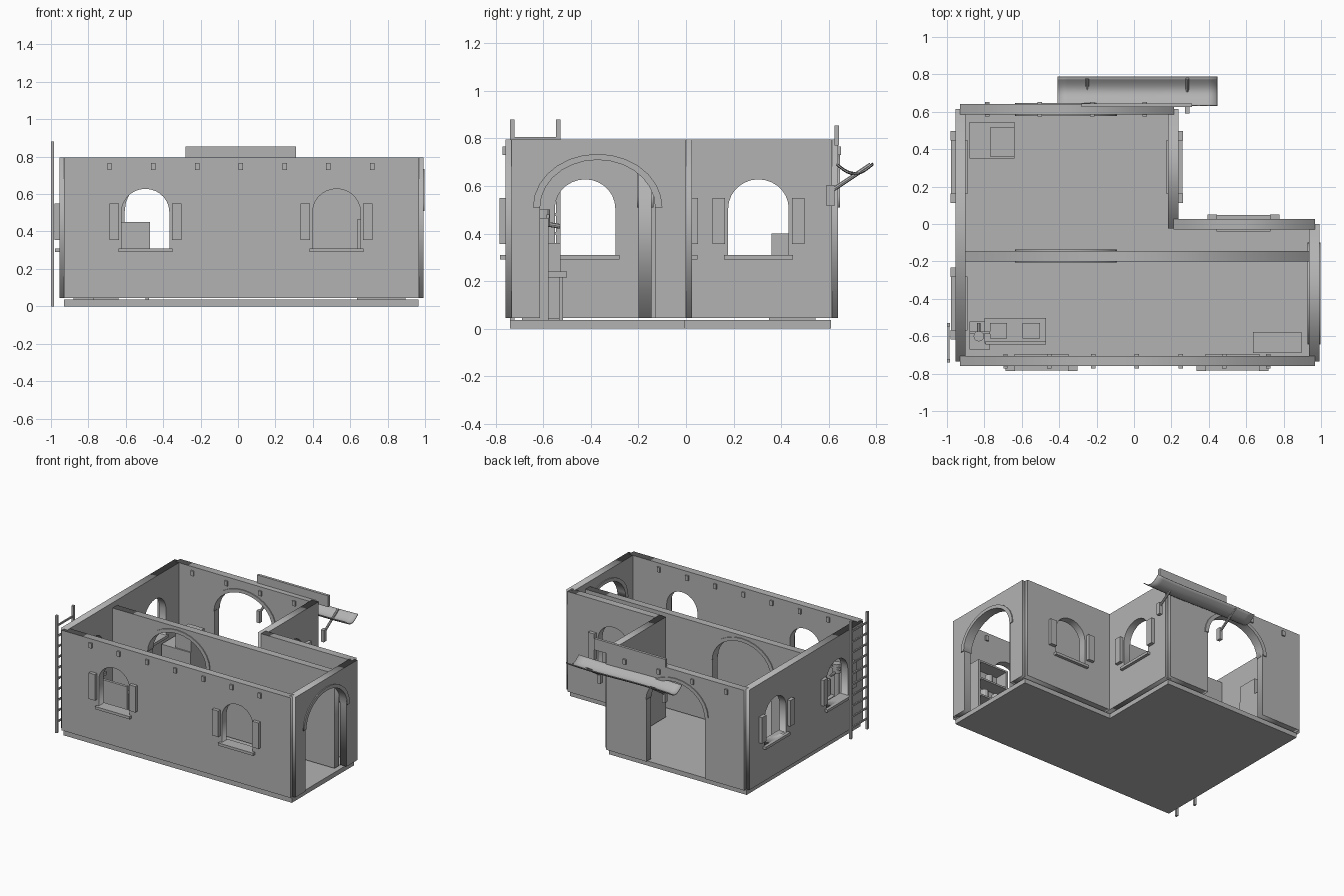
import bpy, bmesh, math
from mathutils import Vector, Matrix

cube = bpy.data.objects.get("Cube")
if cube:
    bpy.data.objects.remove(cube, do_unlink=True)

GREY = (0.45, 0.45, 0.45, 1)
plaster = bpy.data.materials.new("plain grey")
plaster.use_nodes = True
plaster.diffuse_color = GREY
plaster.node_tree.nodes["Principled BSDF"].inputs["Base Color"].default_value = GREY

BASE, TOP, T = 0.045, 0.795, 0.055
DOOR_W, DOOR_SPRING, DOOR_RISE = 0.485, 0.51, 0.2
WIN_W, WIN_SPRING, WIN_RISE, WIN_SILL = 0.255, 0.505, 0.123, 0.31


def add(name, bm):
    mesh = bpy.data.meshes.new(name)
    bmesh.ops.recalc_face_normals(bm, faces=bm.faces)
    bm.to_mesh(mesh)
    bm.free()
    mesh.materials.append(plaster)
    ob = bpy.data.objects.new(name, mesh)
    bpy.context.collection.objects.link(ob)
    return ob


def box(name, x, y, z):
    """Box from (low, high) pairs on each axis."""
    bm = bmesh.new()
    lo, hi = Vector((x[0], y[0], z[0])), Vector((x[1], y[1], z[1]))
    m = Matrix.Translation((lo + hi) / 2) @ Matrix.Diagonal((hi - lo).to_4d())
    bmesh.ops.create_cube(bm, size=1, matrix=m)
    return add(name, bm)


def rod(name, a, b, r, sides=8):
    """Round bar between two points."""
    a, b = Vector(a), Vector(b)
    bm = bmesh.new()
    m = Matrix.Translation((a + b) / 2) @ (b - a).to_track_quat('Z', 'Y').to_matrix().to_4x4()
    bmesh.ops.create_cone(bm, cap_ends=True, segments=sides, radius1=r, radius2=r,
                          depth=(b - a).length, matrix=m)
    return add(name, bm)


def arc(c, half, spring, rise, n=14):
    return [(c - half * math.cos(math.pi * i / n), spring + rise * math.sin(math.pi * i / n))
            for i in range(n + 1)]


def panel(name, axis, pos, loops, thick):
    """Flat outline with holes, extruded to a slab standing along an axis."""
    cu = bpy.data.curves.new(name, 'CURVE')
    cu.dimensions, cu.fill_mode, cu.extrude = '2D', 'BOTH', thick / 2
    for loop in loops:
        sp = cu.splines.new('POLY')
        sp.points.add(len(loop) - 1)
        for p, (u, v) in zip(sp.points, loop):
            p.co = (u, v, 0, 1)
        sp.use_cyclic_u = True
    cu.materials.append(plaster)
    ob = bpy.data.objects.new(name, cu)
    ob.rotation_euler = (math.pi / 2, 0, math.pi / 2 if axis == 'y' else 0)
    ob.location = (pos, 0, 0) if axis == 'y' else (0, pos, 0)
    bpy.context.collection.objects.link(ob)
    bpy.ops.object.select_all(action='DESELECT')
    ob.select_set(True)
    bpy.context.view_layer.objects.active = ob
    bpy.ops.object.convert(target='MESH')


def along(name, axis, u, v, z):
    return box(name, u, v, z) if axis == 'x' else box(name, v, u, z)


def wall(name, axis, span, pos, out=1, windows=(), door=None, top=TOP):
    """Wall centred on pos; out is the sign of its outer side."""
    u0, u1 = span
    outline = [(u0, top), (u0, BASE)]
    if door is not None:
        h = DOOR_W / 2
        outline += [(door - h, BASE)] + arc(door, h, DOOR_SPRING, DOOR_RISE) + [(door + h, BASE)]
        trim = arc(door, h + 0.03, DOOR_SPRING, DOOR_RISE + 0.025)
        trim += arc(door, h, DOOR_SPRING, DOOR_RISE)[::-1]
        panel(name + "_arch_trim", axis, pos, [trim], T + 0.014)
    outline += [(u1, BASE), (u1, top)]
    holes = []
    for c in windows:
        h = WIN_W / 2
        holes.append([(c - h, WIN_SILL)] + arc(c, h, WIN_SPRING, WIN_RISE) + [(c + h, WIN_SILL)])
        face = pos + out * T / 2
        v = sorted((pos - out * (T / 2 + 0.01), face + out * 0.022))
        along(name + "_sill", axis, (c - 0.145, c + 0.145), v, (0.29, WIN_SILL))
        for s in (-1, 1):
            u = sorted((c + s * 0.141, c + s * 0.193))
            along(name + "_shutter", axis, u, sorted((face, face + out * 0.025)), (0.355, 0.55))
    panel(name, axis, pos, [outline] + holes, T)


# Floor slab, L-shaped
bm = bmesh.new()
corners = [(-0.93, -0.74), (0.965, -0.74), (0.965, -0.005), (0.21, -0.005), (0.21, 0.61), (-0.93, 0.61)]
face = bm.faces.new([bm.verts.new((x, y, 0)) for x, y in corners])
ext = bmesh.ops.extrude_face_region(bm, geom=[face])
bmesh.ops.translate(bm, vec=(0, 0, 0.035),
                    verts=[g for g in ext["geom"] if isinstance(g, bmesh.types.BMVert)])
add("floor", bm)

# Walls
DOOR_X = -0.363
wall("front_wall", 'x', (-0.93, 0.967), -0.733, -1, windows=(-0.495, 0.527))
wall("back_wall", 'x', (-0.93, 0.215), 0.613, 1, door=DOOR_X)
wall("left_side_wall", 'x', (0.21, 0.967), -0.002, 1, windows=(0.585,))
wall("right_wall", 'y', (-0.735, 0.615), -0.928, -1, windows=(-0.425, 0.305))
wall("left_wall", 'y', (-0.735, 0.0), 0.963, 1, door=-0.372)
wall("wing_wall", 'y', (-0.025, 0.615), 0.21, 1, windows=(0.305,))
wall("inner_wall", 'x', (-0.905, 0.94), -0.172, 1, door=DOOR_X, top=0.755)

# Roof beam ends
for i in range(7):
    x = -0.687 + 0.234 * i
    box("front_beam", (x - 0.012, x + 0.012), (-0.773, -0.695), (0.73, 0.767))
for i in range(4):
    x = -0.785 + 0.281 * i
    box("back_beam", (x - 0.012, x + 0.012), (0.575, 0.652), (0.73, 0.767))

# Sign board over the back door
box("sign_board", (-0.28, 0.31), (0.625, 0.645), (0.77, 0.855))

# Cloth awning, sagging between its long edges
bm = bmesh.new()
rows, cols = 10, 16
grid = []
for j in range(rows + 1):
    t = j / rows
    grid.append([bm.verts.new((-0.41 + 0.855 * i / cols, 0.635 + 0.15 * t,
                               0.695 - 0.04 * math.sin(math.pi * t)
                               + 0.004 * math.sin(i * math.tau / cols)))
                 for i in range(cols + 1)])
for j in range(rows):
    for i in range(cols):
        bm.faces.new((grid[j][i], grid[j][i + 1], grid[j + 1][i + 1], grid[j + 1][i]))
for f in bm.faces:
    f.smooth = True
awning = add("awning", bm)
awning.modifiers.new("thickness", 'SOLIDIFY').thickness = 0.006

# Awning struts with wall blocks
for x in (-0.25, 0.285):
    rod("awning_strut", (x, 0.6, 0.572), (x, 0.778, 0.69), 0.009)
    box("strut_block", (x - 0.012, x + 0.012), (0.592, 0.625), (0.515, 0.605))

# Ladder against the right wall
for y in (-0.731, -0.538):
    box("ladder_rail", (-0.999, -0.983), (y - 0.009, y + 0.009), (0, 0.88))
for i in range(10):
    z = 0.08 + 0.08 * i
    box("ladder_rung", (-0.996, -0.986), (-0.731, -0.538), (z - 0.006, z + 0.006))

# Desk with two boxes
box("desk_top", (-0.8, -0.47), (-0.64, -0.502), (0.215, 0.24))
box("desk_back", (-0.795, -0.47), (-0.645, -0.625), (0.24, 0.45))
for x in (-0.79, -0.495):
    for y in (-0.635, -0.535):
        box("desk_leg", (x, x + 0.018), (y, y + 0.018), (0.035, 0.215))
for x in (-0.77, -0.595):
    box("desk_box", (x, x + 0.092), (-0.612, -0.528), (0.24, 0.36))

# Water pump in the corner
rod("pump_post", (-0.83, -0.6, 0.035), (-0.83, -0.6, 0.43), 0.018, 12)
rod("pump_head", (-0.83, -0.6, 0.43), (-0.83, -0.6, 0.5), 0.028, 12)
rod("pump_spout", (-0.83, -0.59, 0.44), (-0.83, -0.53, 0.43), 0.01)
box("pump_handle", (-0.88, -0.77), (-0.588, -0.575), (0.465, 0.48))
box("pump_base", (-0.88, -0.77), (-0.67, -0.52), (0.035, 0.045))

# Open bookcase with jars
for x in (0.635, 0.88):
    box("bookcase_side", (x, x + 0.015), (-0.685, -0.578), (0.035, 0.465))
box("bookcase_back", (0.635, 0.895), (-0.69, -0.68), (0.035, 0.465))
for z in (0.06, 0.19, 0.32, 0.452):
    box("bookcase_shelf", (0.65, 0.88), (-0.685, -0.578), (z, z + 0.013))
for x, z in ((0.7, 0.203), (0.8, 0.203), (0.76, 0.333)):
    rod("jar", (x, -0.63, z), (x, -0.63, z + 0.07), 0.028, 12)

# Stacked crates
box("large_crate", (-0.88, -0.64), (0.35, 0.545), (0.035, 0.28))
box("small_crate", (-0.77, -0.64), (0.36, 0.515), (0.28, 0.4))
